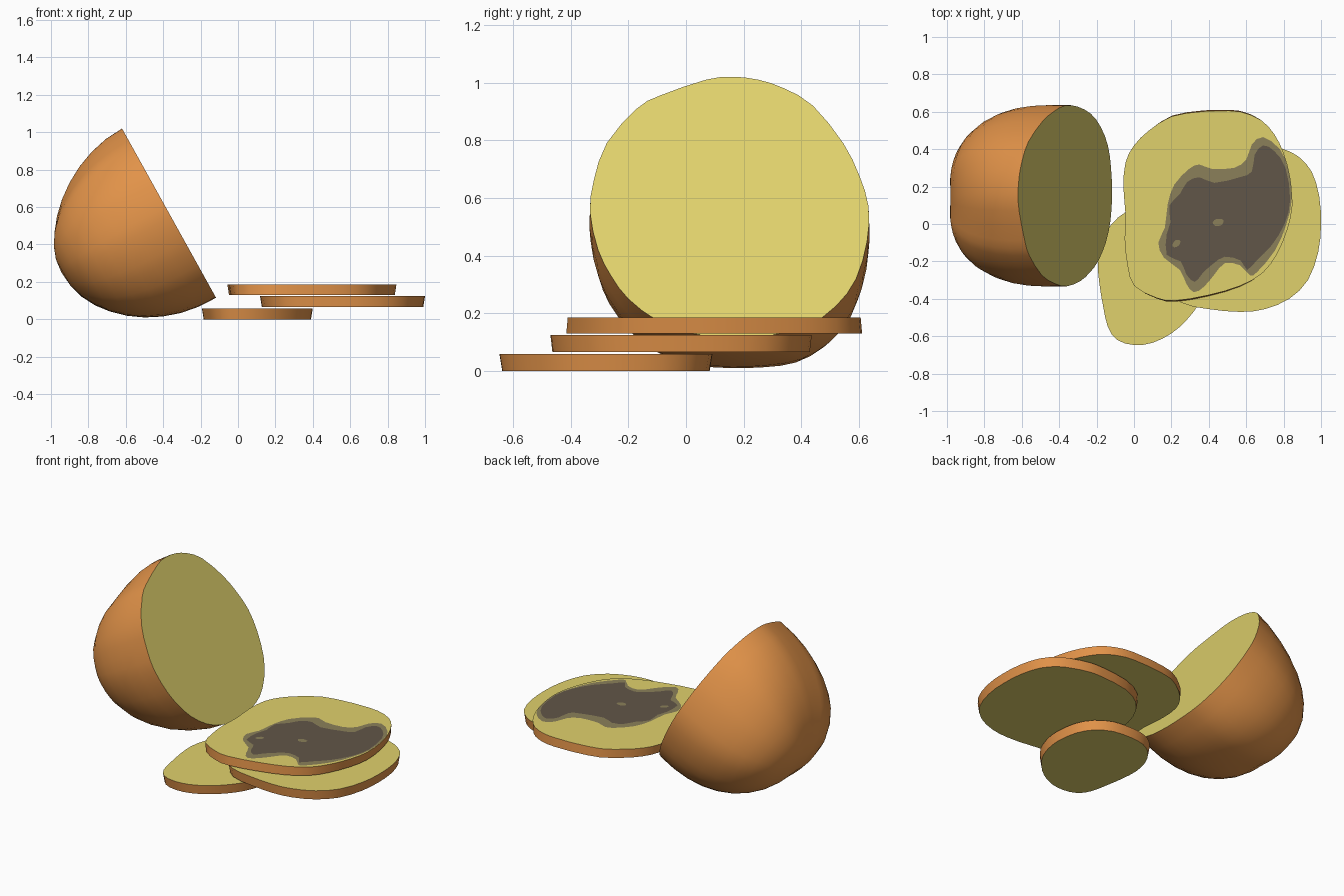
import bpy, bmesh, math
from mathutils import Vector

if "Cube" in bpy.data.objects:
    bpy.data.objects.remove(bpy.data.objects["Cube"])


def material(name, rgb):
    m = bpy.data.materials.new(name)
    m.diffuse_color = [((c / 255 + 0.055) / 1.055) ** 2.4 for c in rgb] + [1]
    m.use_nodes = True
    m.node_tree.nodes["Principled BSDF"].inputs["Base Color"].default_value = m.diffuse_color
    return m


SKIN = material("orange brown skin", (226, 147, 73))
FLESH = material("yellow flesh", (224, 209, 108))
STAIN = material("olive stain", (139, 128, 90))
ROT = material("dark brown rot", (97, 86, 72))


def finish(name, bm, mats):
    me = bpy.data.meshes.new(name)
    bm.to_mesh(me)
    bm.free()
    for m in mats:
        me.materials.append(m)
    ob = bpy.data.objects.new(name, me)
    bpy.context.collection.objects.link(ob)
    bpy.ops.object.select_all(action='DESELECT')
    ob.select_set(True)
    bpy.context.view_layer.objects.active = ob
    bpy.ops.object.shade_smooth_by_angle(angle=math.radians(40))
    return ob


def smooth_loop(pts, steps):
    """Closed Catmull-Rom curve through the points."""
    out, n = [], len(pts)
    for i in range(n):
        a, b, c, d = (Vector(pts[(i + k) % n]) for k in (-1, 0, 1, 2))
        for s in range(steps):
            t = s / steps
            out.append(0.5 * (2 * b + (c - a) * t + (2 * a - 5 * b + 4 * c - d) * t * t
                              + (3 * b - a - 3 * c + d) * t ** 3))
    return out


def slab(name, pts, z0, z1, sx, sy):
    """Slice: skin rim, flesh on both flat faces, slightly narrower below."""
    loop = smooth_loop(pts, 2)
    cx = (min(p.x for p in loop) + max(p.x for p in loop)) / 2
    cy = (min(p.y for p in loop) + max(p.y for p in loop)) / 2
    bm = bmesh.new()
    low = [bm.verts.new((cx + (p.x - cx) * sx, cy + (p.y - cy) * sy, z0)) for p in loop]
    top = [bm.verts.new((p.x, p.y, z1)) for p in loop]
    for ring in (low, top):
        bm.faces.new(ring).material_index = 1
    for i in range(len(loop)):
        j = (i + 1) % len(loop)
        bm.faces.new((low[i], low[j], top[j], top[i]))
    bmesh.ops.recalc_face_normals(bm, faces=bm.faces)
    return finish(name, bm, [SKIN, FLESH])


def patch(name, pts, z, mat):
    """Flat painted shape facing up."""
    bm = bmesh.new()
    f = bm.faces.new([bm.verts.new((p.x, p.y, z)) for p in smooth_loop(pts, 2)])
    f.normal_update()
    if f.normal.z < 0:
        f.normal_flip()
    return finish(name, bm, [mat])


# Cut half: outline of the cut as seen from the right (y, z), domed away from the cut
outline = [(.16, 1.02), (.07, 1.01), (-.09, .955), (-.17, .91), (-.275, .79), (-.32, .66),
           (-.333, .55), (-.305, .42), (-.26, .33), (-.2, .25), (-.1, .175), (.02, .13),
           (.16, .115), (.3, .125), (.42, .155), (.52, .225), (.59, .32), (.628, .45),
           (.633, .57), (.6, .68), (.545, .79), (.44, .92), (.34, .98), (.25, 1.01)]
centre = Vector((-0.37, 0.155, 0.57))
nrm = Vector((0.9, 0, 0.5)).normalized()
DEPTH, RINGS = 0.657, 10
spokes = []
for p in smooth_loop(outline, 2):
    v = Vector((-0.62 + (1.02 - p.y) * 0.5 / 0.9, p.x, p.y)) - centre
    u = v.normalized()
    # boxier towards the sides, more pointed towards the top
    power = 2 + 0.75 * u.y ** 2 + (-0.2 if u.z > 0 else 0.0) * (1 - u.y ** 2)
    spokes.append((v, power))
bm = bmesh.new()
rings = []
for r in range(RINGS):
    s = math.sin(math.pi / 2 * r / RINGS)
    rings.append([bm.verts.new(centre - nrm * DEPTH * s + v * (1 - s ** k) ** (1 / k)
                               * (1 + 0.05 * s * (1 - s)))
                  for v, k in spokes])
tip = bm.verts.new(centre - nrm * DEPTH)
bm.faces.new(rings[0]).material_index = 1
for i in range(len(spokes)):
    j = (i + 1) % len(spokes)
    for p, q in zip(rings, rings[1:]):
        bm.faces.new((p[i], p[j], q[j], q[i]))
    bm.faces.new((rings[-1][i], rings[-1][j], tip))
bmesh.ops.recalc_face_normals(bm, faces=bm.faces)
finish("cut_half", bm, [SKIN, FLESH])

# Three stacked slices
bottom = [(-.05, .06), (-.12, 0), (-.17, -.09), (-.193, -.2), (-.185, -.32), (-.165, -.44),
          (-.14, -.55), (-.09, -.62), (0, -.647), (.1, -.635), (.2, -.585), (.28, -.515),
          (.345, -.43), (.385, -.33), (.4, -.22), (.38, -.08), (.32, .02), (.22, .08),
          (.1, .092), (.02, .085)]
middle = [(.8, .4), (.88, .36), (.95, .28), (.99, .15), (1, 0), (.985, -.15), (.93, -.3),
          (.83, -.4), (.7, -.455), (.57, -.47), (.4, -.455), (.25, -.42), (.16, -.32),
          (.12, -.15), (.125, .05), (.16, .2), (.25, .33), (.4, .41), (.6, .435), (.7, .43)]
upper = [(.35, .6), (.45, .605), (.57, .6), (.68, .555), (.75, .48), (.8, .38), (.835, .25),
         (.847, .1), (.82, -.03), (.765, -.16), (.69, -.26), (.57, -.33), (.4, -.38),
         (.22, -.41), (.12, -.395), (0, -.33), (-.035, -.22), (-.05, -.08), (-.045, .05),
         (-.057, .2), (-.045, .33), (0, .42), (.08, .5), (.2, .575)]
slab("bottom_slice", bottom, 0, .059, .967, .973)
slab("middle_slice", middle, .065, .124, .978, .985)
slab("top_slice", upper, .13, .185, .98, 1.01)

# Rotten patch on the top slice: olive border, dark centre, two small gaps
border = [(.69, .465), (.78, .4), (.825, .29), (.843, .13), (.815, 0), (.755, -.14),
          (.66, -.255), (.62, -.275), (.565, -.22), (.485, -.21), (.43, -.27), (.375, -.335),
          (.32, -.365), (.28, -.32), (.245, -.245), (.16, -.18), (.13, -.1), (.165, -.02),
          (.18, .105), (.215, .21), (.295, .295), (.35, .318), (.415, .295), (.535, .3),
          (.6, .345), (.63, .425)]
core = [(.69, .42), (.75, .39), (.81, .3), (.835, .13), (.805, 0), (.735, -.115),
        (.66, -.19), (.605, -.245), (.57, -.195), (.485, -.175), (.42, -.215), (.365, -.265),
        (.325, -.31), (.28, -.27), (.25, -.2), (.175, -.165), (.175, -.055), (.195, .01),
        (.19, .1), (.245, .16), (.285, .225), (.35, .25), (.43, .22), (.565, .25),
        (.63, .28), (.645, .37)]
patch("stain_border", border, .186, STAIN)
patch("stain_core", core, .187, ROT)
gaps = ([(.42, .01), (.445, .028), (.478, .022), (.47, -.005), (.435, -.01)],
        [(.205, -.11), (.225, -.085), (.248, -.09), (.24, -.115), (.215, -.125)])
for i, gap in enumerate(gaps):
    patch(f"stain_gap_{i + 1}", gap, .188, STAIN)
